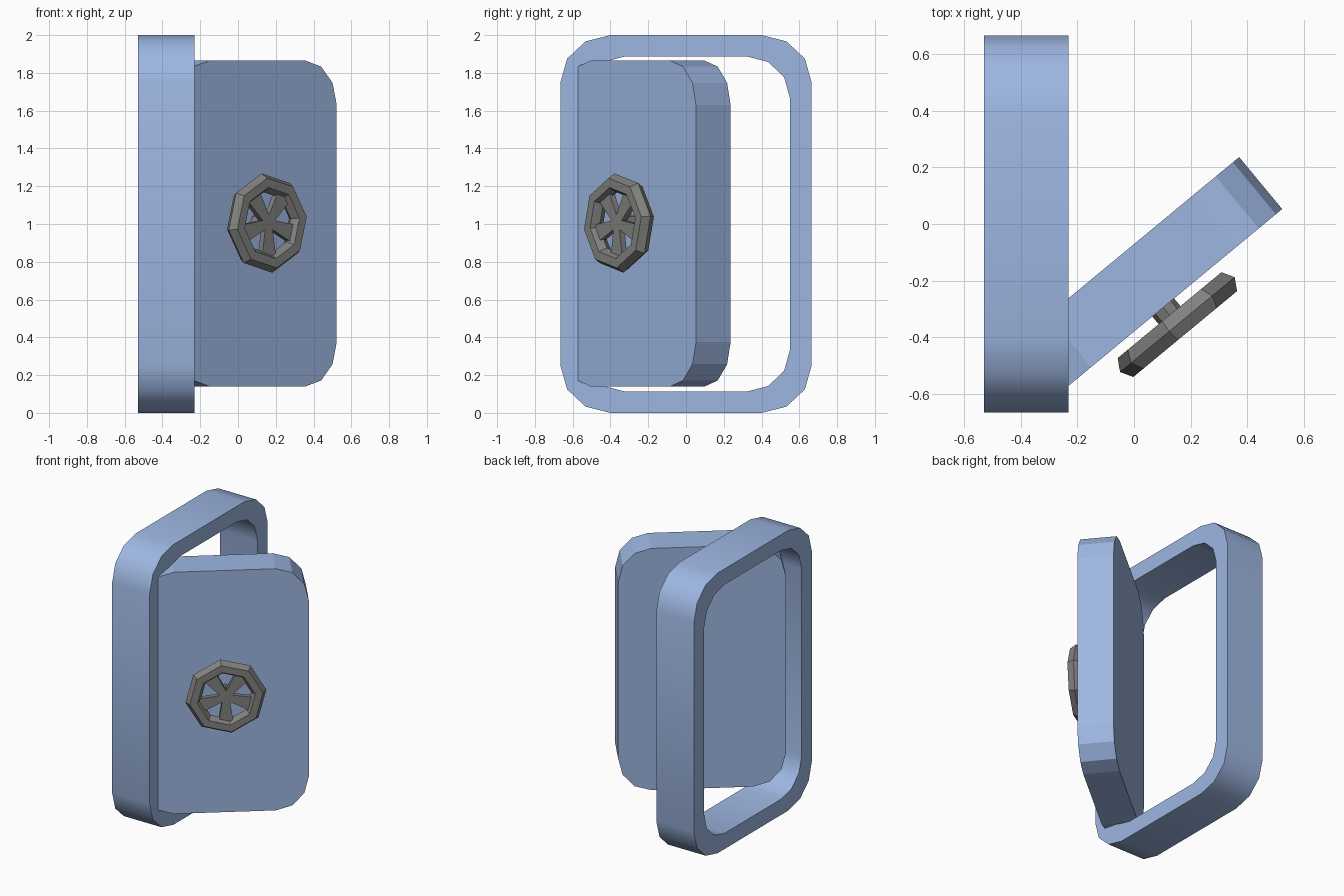
import bpy, bmesh
from math import sin, cos, pi, radians
from mathutils import Matrix, Vector

if "Cube" in bpy.data.objects:
    bpy.data.objects.remove(bpy.data.objects["Cube"])


def make_material(name, rgb):
    mat = bpy.data.materials.new(name)
    mat.use_nodes = True
    mat.diffuse_color = (*rgb, 1)
    mat.node_tree.nodes["Principled BSDF"].inputs["Base Color"].default_value = (*rgb, 1)
    return mat


blue = make_material("steel_blue", (0.34, 0.47, 0.76))
grey = make_material("dark_grey", (0.22, 0.22, 0.21))


def rounded_outline(width, height, rx, rz, steps=3):
    """Rounded rectangle in the xz plane, centred on the origin."""
    pts = []
    for corner, (sx, sz) in enumerate([(1, 1), (-1, 1), (-1, -1), (1, -1)]):
        for i in range(steps + 1):
            a = (corner + i / steps) * pi / 2
            pts.append((sx * (width / 2 - rx) + rx * cos(a),
                        sz * (height / 2 - rz) + rz * sin(a)))
    return pts


def extrude_outline(name, outer, depth, matrix, mat, inner=None):
    """Prism along local y; an inner outline turns it into a ring."""
    bm = bmesh.new()

    def loop(pts, y):
        return [bm.verts.new((x, y, z)) for x, z in pts]

    def bridge(a, b):
        for i in range(len(a)):
            j = (i + 1) % len(a)
            bm.faces.new((a[i], a[j], b[j], b[i]))

    front, back = loop(outer, -depth / 2), loop(outer, depth / 2)
    bridge(front, back)
    if inner:
        hole_front, hole_back = loop(inner, -depth / 2), loop(inner, depth / 2)
        bridge(hole_front, hole_back)
        bridge(front, hole_front)
        bridge(back, hole_back)
    else:
        bm.faces.new(front)
        bm.faces.new(back)
    bmesh.ops.recalc_face_normals(bm, faces=bm.faces)
    mesh = bpy.data.meshes.new(name)
    bm.to_mesh(mesh)
    bm.free()
    obj = bpy.data.objects.new(name, mesh)
    bpy.context.collection.objects.link(obj)
    obj.matrix_world = matrix
    mesh.materials.append(mat)
    return obj


# Door frame
frame = extrude_outline(
    "door_frame", rounded_outline(1.33, 2.0, 0.265, 0.25), 0.297,
    Matrix.Translation((-0.38, 0, 1)) @ Matrix.Rotation(pi / 2, 4, "Z"), blue,
    rounded_outline(1.1, 1.775, 0.23, 0.22))
bpy.ops.object.select_all(action="DESELECT")
frame.select_set(True)
bpy.context.view_layer.objects.active = frame
bpy.ops.object.shade_smooth_by_angle(angle=radians(35))

# Door panel, swung open
swing = Matrix.Rotation(radians(39.6), 4, "Z")
extrude_outline("door_panel", rounded_outline(1.09, 1.725, 0.215, 0.235), 0.238,
                Matrix.Translation((0.027, -0.203, 1.0025)) @ swing, blue)

# Hand wheel rim
wheel = Matrix.Translation((0.153, -0.355, 1.005)) @ swing
facing = wheel @ Matrix.Rotation(pi / 2, 4, "X")
bpy.ops.mesh.primitive_torus_add(major_segments=8, minor_segments=6,
                                 major_radius=0.215, minor_radius=0.05)
rim = bpy.context.object
rim.name = "wheel_rim"
rim.matrix_world = facing @ Matrix.Rotation(radians(8), 4, "Z")
rim.data.materials.append(grey)

# Flared wheel spokes
flare = [(0, -0.02), (0.19, -0.05), (0.19, 0.05), (0, 0.02)]
for i in range(5):
    turn = Matrix.Rotation(radians(-54 + 72 * i), 4, "Y")
    extrude_outline(f"wheel_spoke_{i + 1}", flare, 0.035, wheel @ turn, grey)

# Shaft joining wheel and door
bpy.ops.mesh.primitive_cylinder_add(vertices=8, radius=0.05, depth=0.11)
shaft = bpy.context.object
shaft.name = "wheel_shaft"
shaft.matrix_world = facing @ Matrix.Translation((0, 0, -0.06))
shaft.data.materials.append(grey)
